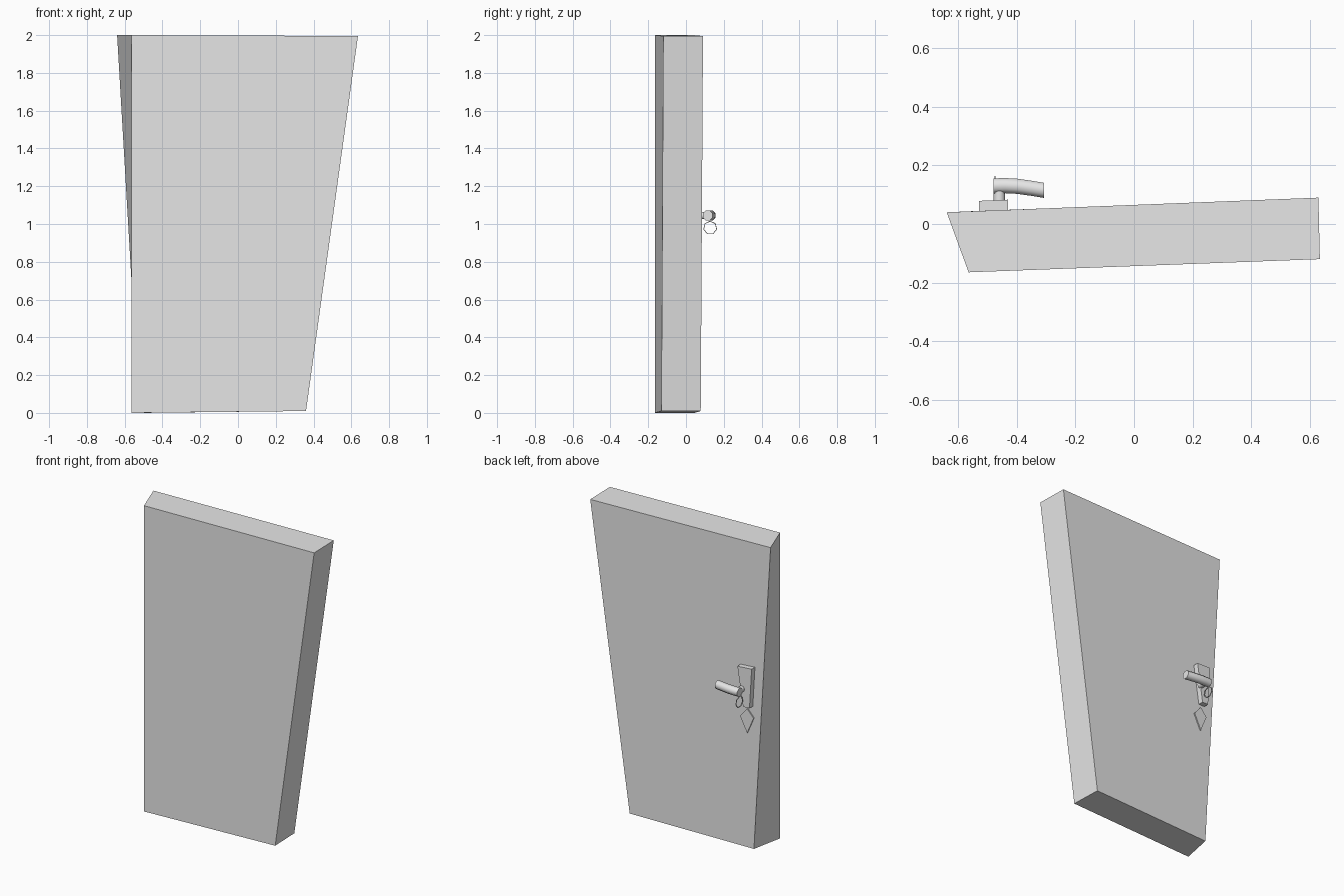
import bpy
import bmesh
import math
from mathutils import Vector, Matrix

default = bpy.data.objects.get("Cube")
if default:
    bpy.data.objects.remove(default, do_unlink=True)

GREY = (0.8, 0.8, 0.8, 1.0)
grey = bpy.data.materials.new("plain_grey")
grey.use_nodes = True
grey.diffuse_color = GREY
grey.node_tree.nodes["Principled BSDF"].inputs["Base Color"].default_value = GREY


def finish(name, bm, smooth=False):
    bmesh.ops.recalc_face_normals(bm, faces=bm.faces)
    mesh = bpy.data.meshes.new(name)
    bm.to_mesh(mesh)
    bm.free()
    mesh.materials.append(grey)
    obj = bpy.data.objects.new(name, mesh)
    bpy.context.collection.objects.link(obj)
    if smooth:
        bpy.ops.object.select_all(action='DESELECT')
        obj.select_set(True)
        bpy.context.view_layer.objects.active = obj
        bpy.ops.object.shade_smooth_by_angle(angle=math.radians(50))
    return obj


def loft(name, loops, smooth=False, closed=False):
    """Skin matching loops of points, capped at the ends or joined in a circle."""
    bm = bmesh.new()
    rings = [[bm.verts.new(p) for p in loop] for loop in loops]
    pairs = list(zip(rings, rings[1:]))
    if closed:
        pairs.append((rings[-1], rings[0]))
    else:
        bm.faces.new(rings[0])
        bm.faces.new(rings[-1])
    for a, b in pairs:
        for i in range(len(a)):
            j = (i + 1) % len(a)
            bm.faces.new((a[i], a[j], b[j], b[i]))
    return finish(name, bm, smooth)


def circle(centre, u, v, radius, sides):
    return [Vector(centre) + radius * (math.cos(t) * Vector(u) + math.sin(t) * Vector(v))
            for t in (2 * math.pi * (i + 0.5) / sides for i in range(sides))]


def plate(name, outline, y_back, y_front):
    """Flat plate from an x-z outline, turned to lie along the slanted door."""
    slope = 0.04
    return loft(name, [[(x, y + slope * (x + 0.48), z) for x, z in outline]
                       for y in (y_back, y_front)])


# Crooked door slab, wider at the top
bottom = [(-0.565, -0.165, 0), (0.36, -0.13, 0.01), (0.353, 0.078, 0.01), (-0.523, 0.045, 0)]
top = [(-0.565, -0.165, 2), (0.635, -0.12, 1.995), (0.63, 0.09, 1.995), (-0.64, 0.04, 2)]
loft("door_slab", [bottom, top])

# Tapered handle plate and the diamond keyhole cover below it
plate("handle_plate", [(-0.53, 1.19), (-0.43, 1.185), (-0.47, 0.93), (-0.515, 0.93)], 0.045, 0.081)
plate("keyhole_cover", [(-0.48, 0.91), (-0.43, 0.85), (-0.48, 0.75), (-0.525, 0.857)], 0.044, 0.054)

# Stem out of the plate and the curved lever
X, Y, Z = Vector((1, 0, 0)), Vector((0, 1, 0)), Vector((0, 0, 1))
loft("handle_stem", [circle((-0.46, y, 1.045), X, Z, 0.02, 12) for y in (0.07, 0.13)], True)
path = [(-0.48, 0.13), (-0.44, 0.131), (-0.40, 0.129), (-0.35, 0.122), (-0.308, 0.115)]
loft("handle_lever", [circle((x, y, 1.045), Y, Z, 0.028, 8) for x, y in path], True)

# Thin ring hanging at the inner end of the lever
ring = []
for i in range(7):
    turn = Matrix.Rotation(2 * math.pi * i / 7, 3, 'X')
    out = turn @ Z
    ring.append(circle(Vector((-0.475, 0.128, 0.98)) + 0.035 * out, X, out, 0.003, 4))
loft("hanging_ring", ring, closed=True)
